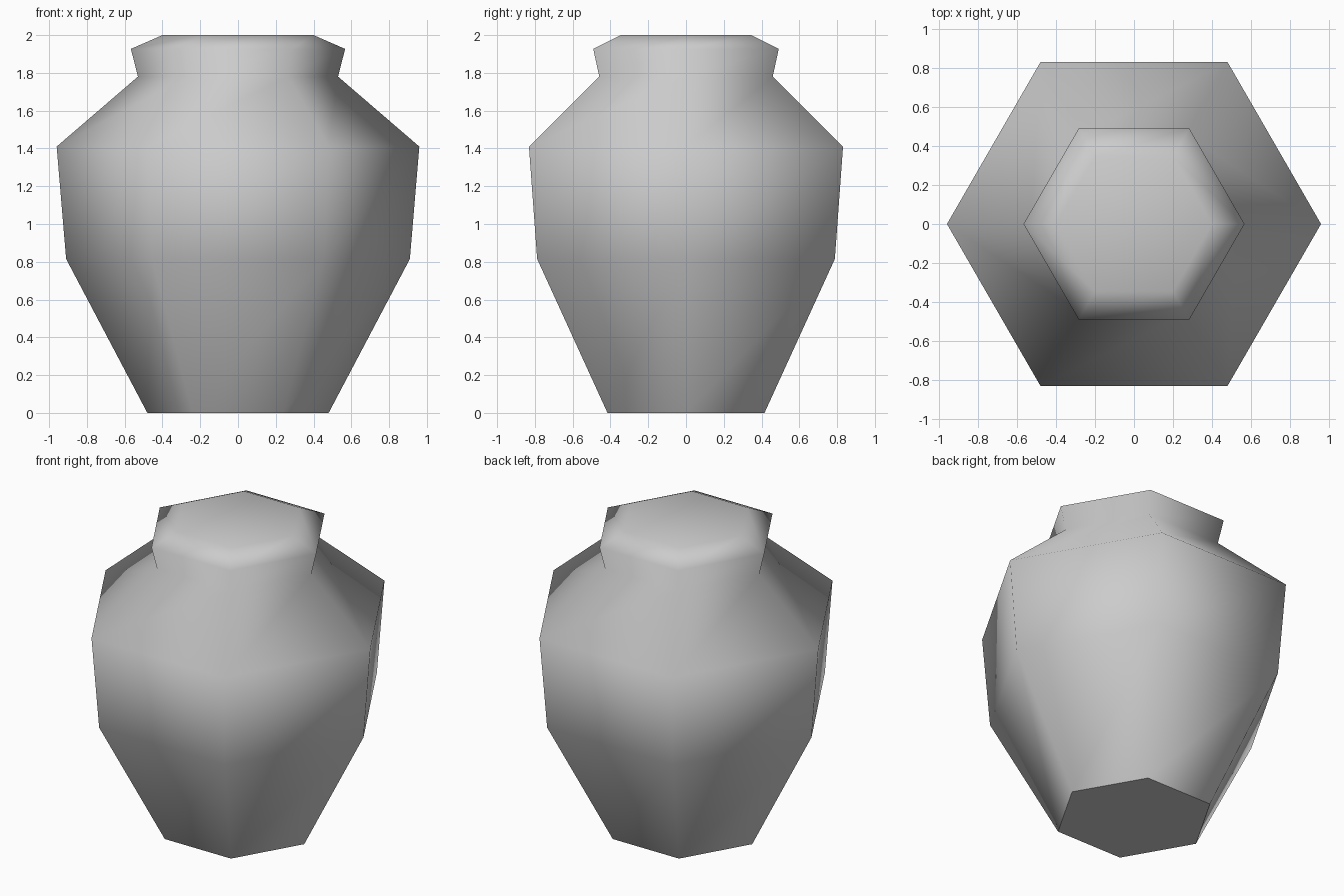
import bpy
import bmesh
from math import cos, sin, tau

cube = bpy.data.objects.get("Cube")
if cube:
    bpy.data.objects.remove(cube, do_unlink=True)

SIDES = 6
# Radius and height of each ring, from foot to closed mouth
PROFILE = [(0.48, 0), (0.91, 0.815), (0.96, 1.41), (0.53, 1.78), (0.567, 1.927), (0.40, 2.0)]

# Vase colour
clay = bpy.data.materials.new("grey clay")
clay.use_nodes = True
colour = (0.6, 0.6, 0.6, 1)
clay.diffuse_color = colour
clay.node_tree.nodes["Principled BSDF"].inputs["Base Color"].default_value = colour

# Six-sided vase body: stacked rings joined by quads
bm = bmesh.new()
rings = [[bm.verts.new((r * cos(tau * i / SIDES), r * sin(tau * i / SIDES), z))
          for i in range(SIDES)] for r, z in PROFILE]
for low, high in zip(rings, rings[1:]):
    for i in range(SIDES):
        j = (i + 1) % SIDES
        bm.faces.new((low[i], low[j], high[j], high[i]))

# Closed top and flat base
bm.faces.new(rings[-1])
base = bm.faces.new(rings[0][::-1])

# Smooth all over, with a crisp edge round the base
for face in bm.faces:
    face.smooth = True
for edge in base.edges:
    edge.smooth = False

mesh = bpy.data.meshes.new("vase")
bm.to_mesh(mesh)
bm.free()
mesh.materials.append(clay)
vase = bpy.data.objects.new("vase", mesh)
bpy.context.collection.objects.link(vase)
